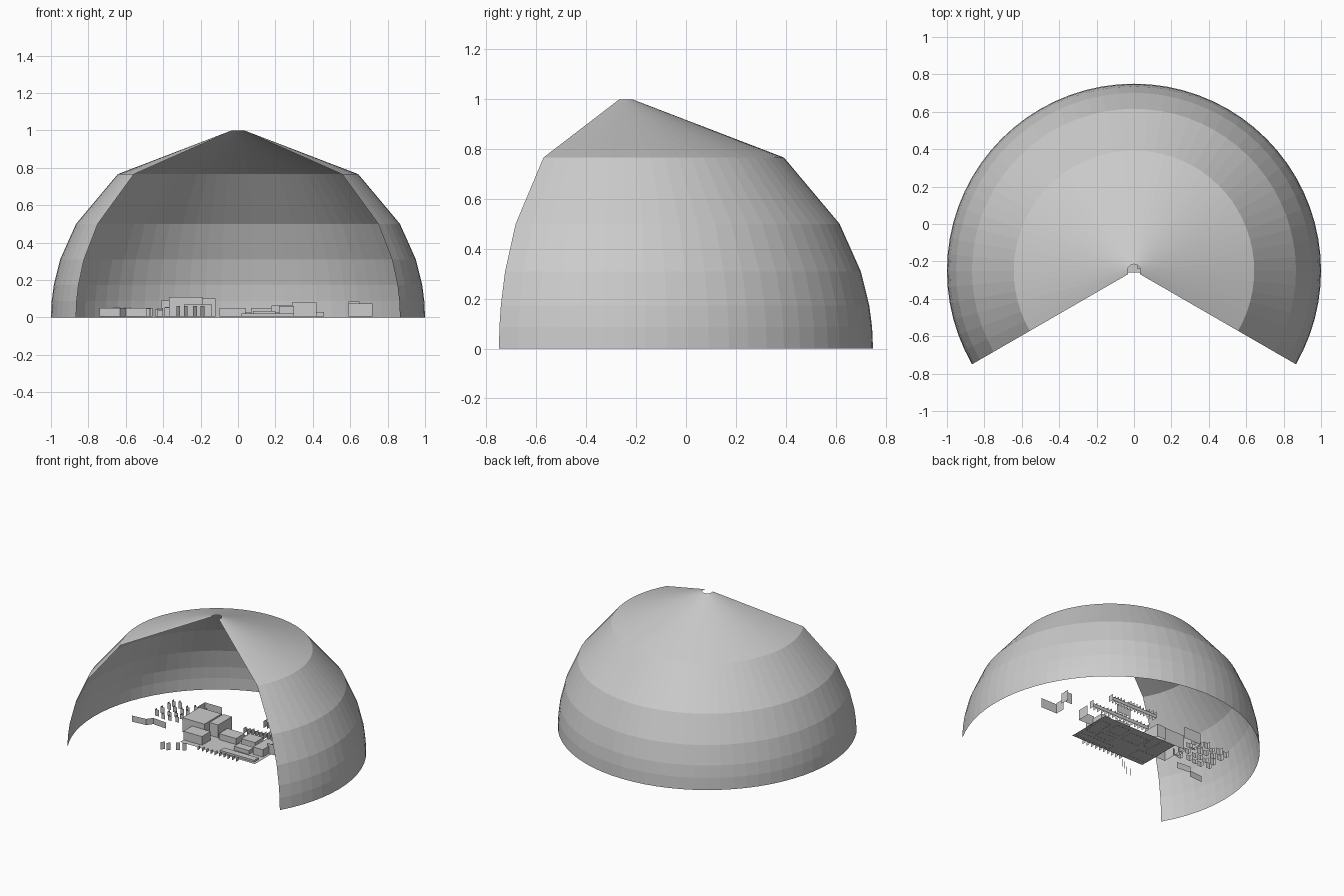
import bpy, bmesh, random
from math import radians, cos, sin

if "Cube" in bpy.data.objects:
    bpy.data.objects.remove(bpy.data.objects["Cube"])

random.seed(4)


def make_object(name, bm):
    mesh = bpy.data.meshes.new(name)
    bm.to_mesh(mesh)
    bm.free()
    ob = bpy.data.objects.new(name, mesh)
    bpy.context.collection.objects.link(ob)
    return ob


def add_box(bm, x0, x1, y0, y1, z1, z0=0.005):
    v = [bm.verts.new((x, y, z)) for z in (z0, z1)
         for x, y in ((x0, y0), (x1, y0), (x1, y1), (x0, y1))]
    bm.faces.new(v[4:])
    for i in range(4):
        j = (i + 1) % 4
        bm.faces.new((v[i], v[j], v[j + 4], v[i + 4]))


def add_wall(bm, xa, ya, xb, yb, h):
    bm.faces.new([bm.verts.new(p) for p in
                  ((xa, ya, 0.005), (xb, yb, 0.005), (xb, yb, h), (xa, ya, h))])


# Open dome: 240 degree sheet with a small hole at the crown
bm = bmesh.new()
segments = 48
rings = []
for lat in (0, 5, 10, 18, 30, 50, 88):
    r, z = cos(radians(lat)), sin(radians(lat))
    row = []
    for i in range(segments + 1):
        a = radians(-30 + 240 * i / segments)
        row.append(bm.verts.new((r * cos(a), -0.25 + r * sin(a), z)))
    rings.append(row)
for lower, upper in zip(rings, rings[1:]):
    for i in range(segments):
        bm.faces.new((lower[i], lower[i + 1], upper[i + 1], upper[i]))
make_object("dome_shell", bm)

# Floor slab under the central blocks
bm = bmesh.new()
bm.faces.new([bm.verts.new(p) for p in
              ((-0.29, -0.26, 0.006), (0.32, -0.26, 0.006),
               (0.32, 0.08, 0.006), (-0.29, 0.08, 0.006))])
make_object("floor_slab", bm)

# Main tall blocks
bm = bmesh.new()
add_box(bm, -0.37, -0.19, -0.12, 0.08, 0.11)
add_box(bm, -0.19, -0.12, -0.06, 0.10, 0.10)
add_box(bm, -0.29, -0.14, -0.22, -0.12, 0.07)
make_object("tall_blocks", bm)

# Low blocks on the slab
bm = bmesh.new()
for b in ((-0.10, 0.04, -0.08, 0.02, 0.05), (0.07, 0.18, -0.06, 0.04, 0.05),
          (0.02, 0.30, -0.24, -0.19, 0.02), (0.08, 0.20, -0.16, -0.10, 0.035),
          (0.22, 0.30, -0.14, 0.02, 0.06)):
    add_box(bm, *b)
make_object("low_blocks", bm)

# Rows of thin panels behind the slab
bm = bmesh.new()
for y, x0, x1, n in ((0.11, -0.02, 0.46, 16), (0.26, 0.04, 0.42, 15)):
    for i in range(n):
        x = x0 + (x1 - x0) * i / (n - 1)
        add_wall(bm, x, y - 0.02, x, y + 0.02, random.uniform(0.04, 0.06))
    add_wall(bm, x0, y + 0.02, x1, y + 0.02, 0.03)
make_object("panel_rows", bm)

# Row of small panels in front of the slab
bm = bmesh.new()
for i in range(10):
    x = -0.12 + 0.035 * i
    add_wall(bm, x, -0.30, x, -0.27, 0.03)
make_object("front_panels", bm)

# Free-standing walls and screens
bm = bmesh.new()
for w in ((-0.74, -0.18, -0.63, -0.17, 0.05), (-0.63, -0.17, -0.60, -0.13, 0.05),
          (-0.60, -0.13, -0.49, -0.14, 0.05), (-0.41, 0.20, -0.27, 0.20, 0.09),
          (-0.41, 0.20, -0.41, 0.12, 0.09), (0.29, -0.07, 0.42, -0.07, 0.08),
          (0.42, -0.07, 0.42, 0.02, 0.08), (0.18, 0.18, 0.30, 0.18, 0.065),
          (0.59, -0.10, 0.72, -0.10, 0.075), (0.59, -0.10, 0.59, -0.03, 0.085),
          (0.65, 0.02, 0.65, 0.09, 0.08), (0.59, 0.06, 0.65, 0.06, 0.085)):
    add_wall(bm, *w)
make_object("screen_walls", bm)

# Scattered posts on the left and at the front
bm = bmesh.new()
for x, y in ((-0.33, -0.43), (-0.29, -0.42), (-0.24, -0.38), (-0.20, -0.36)):
    add_wall(bm, x, y, x + 0.02, y + 0.02, 0.06)
for i in range(6):
    for j in range(4):
        x = -0.66 + 0.055 * i + random.uniform(-0.01, 0.01)
        y = -0.02 + 0.065 * j + random.uniform(-0.01, 0.01)
        h = random.uniform(0.035, 0.055)
        add_wall(bm, x, y, x + 0.03, y, h)
        add_wall(bm, x, y, x, y + 0.025, h)
make_object("small_posts", bm)
